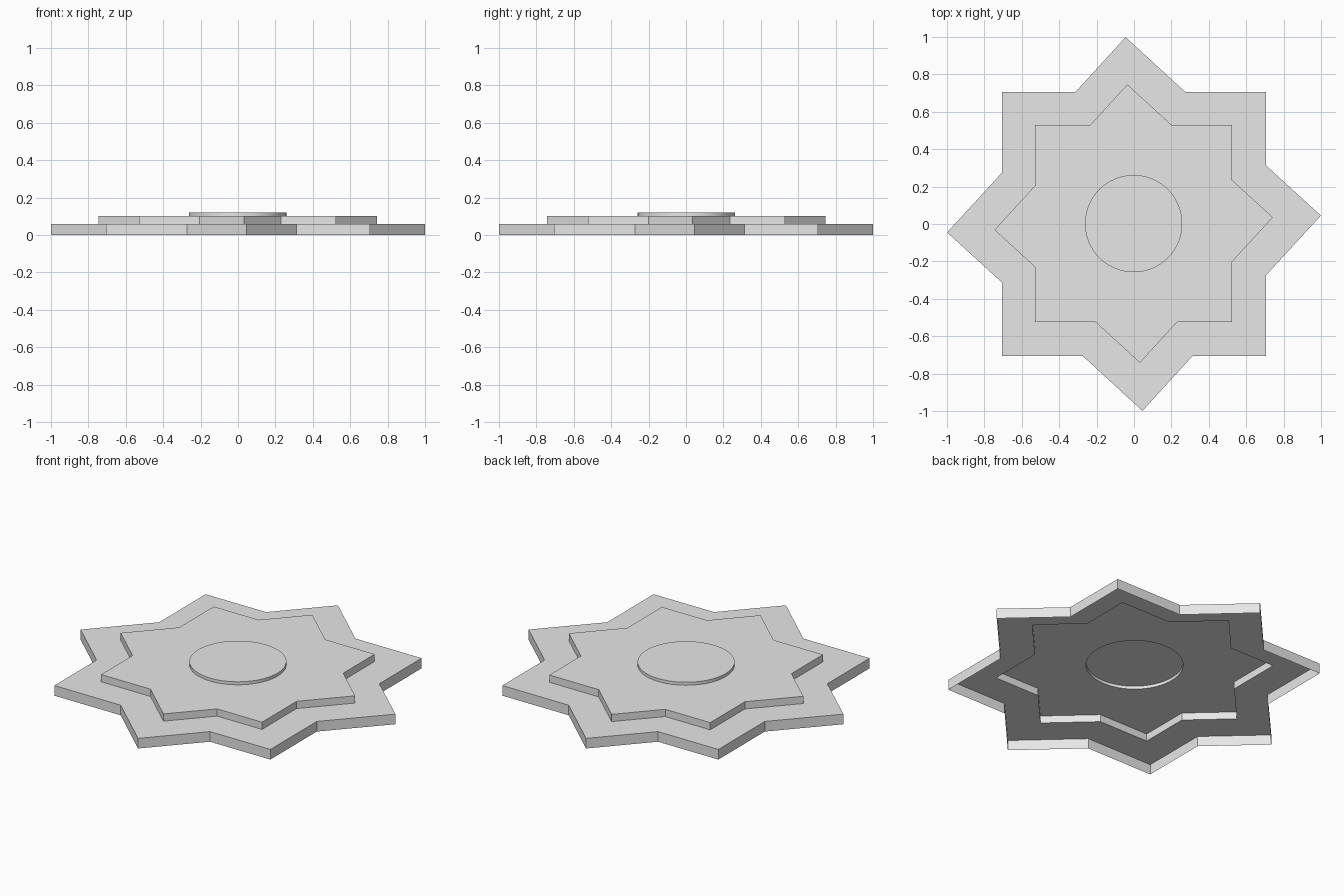
import bpy
import bmesh
import math
from mathutils import Matrix, Vector

cube = bpy.data.objects.get("Cube")
if cube:
    bpy.data.objects.remove(cube, do_unlink=True)

GREY = (0.8, 0.8, 0.8)
grey = bpy.data.materials.new("plain grey")
grey.use_nodes = True
grey.diffuse_color = (*GREY, 1)
grey.node_tree.nodes["Principled BSDF"].inputs["Base Color"].default_value = (*GREY, 1)

# Tip, notch, corner, notch: one quarter of the eight-pointed outline
QUARTER = [(0.999, 0.045), (0.707, 0.312), (0.707, 0.707), (0.273, 0.707)]
CENTRE = Vector((-0.002, 0.002))  # upper tiers sit very slightly off centre
BASE_TOP, STAR_TOP, DISC_TOP = 0.06, 0.103, 0.121


def star(scale=1.0, offset=Vector((0, 0))):
    return [Matrix.Rotation(q * math.pi / 2, 2) @ Vector(p) * scale + offset
            for q in range(4) for p in QUARTER]


def circle(radius, sides=64):
    return [CENTRE + radius * Vector((math.cos(a), math.sin(a)))
            for a in (2 * math.pi * i / sides for i in range(sides))]


def tier(name, outline, bottom, top, hole=None):
    """Open-bottomed tier: side walls and a lid, with an optional hole in the lid."""
    bm = bmesh.new()

    def ring(points, z):
        return [bm.verts.new((p.x, p.y, z)) for p in points]

    def loop(verts):
        return [bm.edges.new((v, verts[i - 1])) for i, v in enumerate(verts)]

    low, high = ring(outline, bottom), ring(outline, top)
    for i in range(len(low)):
        bm.faces.new((low[i - 1], low[i], high[i], high[i - 1]))
    if hole:
        rim = [bm.edges.get((v, high[i - 1])) for i, v in enumerate(high)]
        rim += loop(ring(hole, top))
        lid = bmesh.ops.triangle_fill(bm, use_beauty=True, use_dissolve=False,
                                      edges=rim, normal=(0, 0, 1))
        faces = [f for f in lid["geom"] if isinstance(f, bmesh.types.BMFace)]
        for f in faces:
            f.normal_update()
            if f.normal.z < 0:
                f.normal_flip()
    else:
        bm.faces.new(high)
    mesh = bpy.data.meshes.new(name)
    bm.to_mesh(mesh)
    bm.free()
    mesh.materials.append(grey)
    obj = bpy.data.objects.new(name, mesh)
    bpy.context.collection.objects.link(obj)
    return obj


# Stacked hollow tiers, each open to the one above
inner_star = star(0.745, CENTRE)
disc_edge = circle(0.26)
tier("base_star", star(), 0, BASE_TOP, inner_star)
tier("upper_star", inner_star, BASE_TOP, STAR_TOP, disc_edge)
disc = tier("centre_disc", disc_edge, STAR_TOP, DISC_TOP)

# Round the disc's side while keeping its rim crisp
bpy.ops.object.select_all(action="DESELECT")
disc.select_set(True)
bpy.context.view_layer.objects.active = disc
bpy.ops.object.shade_smooth_by_angle(angle=math.radians(30))
